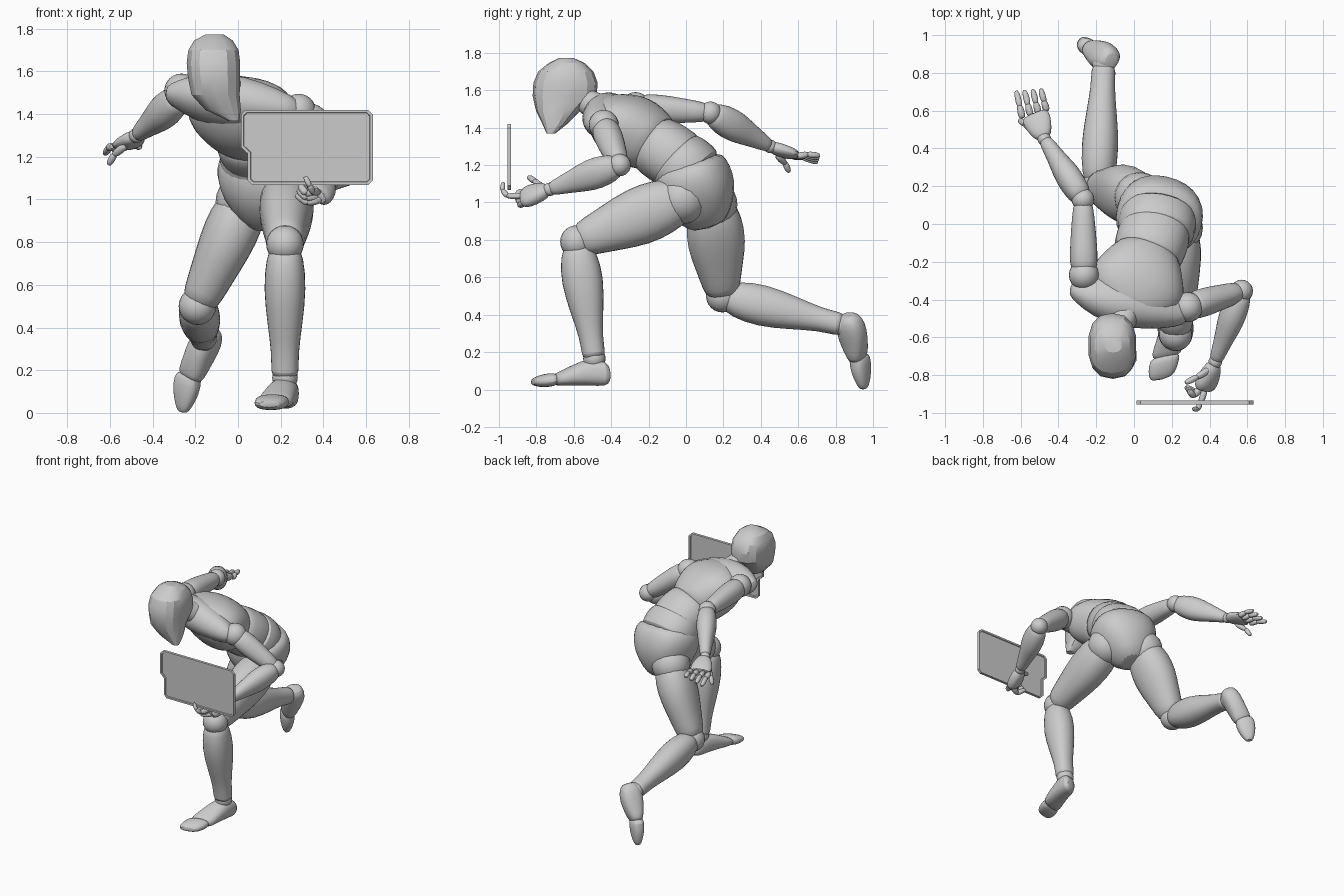
import bpy, bmesh, math
from mathutils import Vector as V


def finish(name, bm, subdiv=0, angle=40):
    bmesh.ops.recalc_face_normals(bm, faces=bm.faces[:])
    me = bpy.data.meshes.new(name)
    bm.to_mesh(me)
    bm.free()
    ob = bpy.data.objects.new(name, me)
    bpy.context.collection.objects.link(ob)
    if subdiv:
        m = ob.modifiers.new("smooth", 'SUBSURF')
        m.levels = m.render_levels = subdiv
    bpy.ops.object.select_all(action='DESELECT')
    ob.select_set(True)
    bpy.context.view_layer.objects.active = ob
    bpy.ops.object.shade_smooth_by_angle(angle=math.radians(angle))
    return ob


def loft(name, rings, n=14, power=0.9, subdiv=1, angle=40):
    """Skin a list of (centre, u axis, v axis) superellipse rings."""
    bm = bmesh.new()
    loops = []
    for c, u, v in rings:
        loop = []
        for i in range(n):
            a = math.tau * (i + 0.5) / n
            cu, sv = math.cos(a), math.sin(a)
            p = V(c) + u * math.copysign(abs(cu) ** power, cu) + v * math.copysign(abs(sv) ** power, sv)
            loop.append(bm.verts.new(p))
        loops.append(loop)
    for a, b in zip(loops, loops[1:]):
        for i in range(n):
            j = (i + 1) % n
            bm.faces.new((a[i], a[j], b[j], b[i]))
    bm.faces.new(loops[0])
    bm.faces.new(loops[-1])
    return finish(name, bm, subdiv, angle)


def seg(name, a, b, profile, side=(1, 0, 0), **kw):
    """Body segment from a to b; profile rows are (t, half width, half depth)."""
    a, b = V(a), V(b)
    w = (b - a).normalized()
    u = V(side)
    u = (u - w * u.dot(w)).normalized()
    v = w.cross(u)
    return loft(name, [(a.lerp(b, t), u * ru, v * rv) for t, ru, rv in profile], **kw)


def ball(name, c, r):
    bm = bmesh.new()
    bmesh.ops.create_uvsphere(bm, u_segments=20, v_segments=12, radius=r)
    bmesh.ops.translate(bm, verts=bm.verts[:], vec=V(c))
    return finish(name, bm)


def digit(name, pts, r):
    for k, (a, b) in enumerate(zip(pts, pts[1:])):
        s = r * (1 - 0.12 * k)
        seg(f"{name}_{k + 1}", a, b, [(-.12, s * .5, s * .5), (.1, s, s), (.85, s * .9, s * .9),
                                      (1.1, s * .45, s * .45)], side=(1, .3, .1), n=8)


# Head: faceted, stacked sections (z, y front, y back, x centre, half width)
sections = [(1.368, -.745, -.70, -.02, .025), (1.42, -.768, -.635, -.07, .085),
            (1.49, -.802, -.565, -.105, .115), (1.57, -.82, -.478, -.112, .125),
            (1.64, -.816, -.472, -.115, .128), (1.70, -.79, -.495, -.115, .12),
            (1.745, -.735, -.54, -.115, .092), (1.772, -.68, -.60, -.11, .045)]
loft("head", [((x, (f + b) / 2, z), V((h, 0, 0)), V((0, (b - f) / 2, 0)))
              for z, f, b, x, h in sections], n=14, power=.8, subdiv=0, angle=25)
seg("neck", (-.02, -.41, 1.47), (-.09, -.58, 1.57), [(0, .1, .09), (.4, .075, .075), (1, .07, .07)])

# Torso: chest, shoulder yoke, two waist bands, pelvis
chest_side = (.55, -.16, -.08)
seg("chest", (.1, -.07, 1.25), (-.03, -.46, 1.5),
    [(.2, .15, .13), (.25, .185, .165), (.42, .225, .185), (.62, .27, .185), (.8, .26, .155),
     (.93, .19, .115), (1.05, .09, .07)], side=chest_side, power=.85)
seg("shoulder_yoke", (-.34, -.34, 1.5), (.29, -.48, 1.41),
    [(0, .035, .03), (.07, .07, .06), (.22, .125, .1), (.45, .15, .13), (.7, .13, .11), (.93, .08, .07),
     (1, .045, .04)], side=(.1, .8, -.5))
seg("upper_waist", (.125, .0, 1.2), (.06, -.2, 1.33),
    [(0, .15, .14), (.08, .195, .172), (.5, .2, .178), (.85, .19, .17), (1, .16, .14)], side=(.93, -.2, .05))
seg("lower_waist", (.13, .06, 1.13), (.11, -.07, 1.25),
    [(0, .17, .16), (.1, .21, .185), (.5, .215, .188), (.9, .205, .175), (1, .17, .15)], side=(.93, -.22, .05))
seg("pelvis", (.12, .12, .86), (.14, .01, 1.23),
    [(0, .07, .08), (.15, .13, .14), (.4, .205, .2), (.65, .24, .215), (.85, .235, .2), (1, .2, .17)],
    side=(.93, -.25, .05), power=.85)

# Limb profiles shared by both sides
THIGH = [(-.08, .07, .07), (0, .11, .12), (.18, .135, .155), (.42, .128, .165), (.68, .108, .13),
         (.88, .095, .105), (1, .08, .085)]
SHIN = [(0, .065, .06), (.1, .09, .1), (.33, .104, .12), (.6, .084, .09), (.82, .064, .062), (.97, .068, .066),
        (1, .05, .05)]
UPPER_ARM = [(0, .06, .06), (.15, .08, .078), (.45, .076, .072), (.8, .06, .06), (1, .05, .05)]
FOREARM = [(0, .05, .05), (.1, .066, .075), (.32, .074, .09), (.5, .066, .08), (.7, .05, .06), (.92, .04, .042),
           (1, .032, .032)]

# Legs: left one steps forward, right one trails
legs = {"left": ((.23, -.02, 1.02), (.22, -.585, .79), (.22, -.49, .165), (1, 0, 0)),
        "right": ((.03, .14, .99), (-.19, .195, .5), (-.16, .84, .345), (1, .1, .1))}
for s, (hip, knee, ankle, side) in legs.items():
    ball(s + "_hip_ball", hip, .135)
    seg(s + "_thigh", hip, knee, THIGH, side)
    ball(s + "_knee_ball", knee, .088)
    seg(s + "_shin", knee, ankle, SHIN, side)
    ball(s + "_ankle_ball", ankle, .06)

# Feet
loft("left_foot", [((x, y, (lo + hi) / 2), V((h, h * .2, 0)), V((0, 0, (hi - lo) / 2)))
                   for x, y, lo, hi, h in [(.235, -.405, .04, .11, .035), (.23, -.43, .015, .155, .06),
                                           (.215, -.51, .02, .175, .07), (.195, -.60, .02, .135, .078),
                                           (.175, -.68, .018, .095, .085), (.17, -.71, .025, .08, .07)]], power=.8)
loft("left_toes", [((x, y, (lo + hi) / 2), V((h, h * .25, 0)), V((0, 0, (hi - lo) / 2)))
                   for x, y, lo, hi, h in [(.165, -.69, .022, .088, .075), (.16, -.73, .012, .09, .084),
                                           (.15, -.79, .012, .075, .076), (.145, -.825, .025, .055, .055)]], power=.8)
seg("right_foot", (-.12, .865, .4), (-.225, .92, .17),
    [(-.02, .035, .04), (.12, .066, .072), (.4, .07, .085), (.7, .066, .07), (.95, .068, .05), (1.05, .05, .035)],
    side=(.75, -.5, -.35), power=.8)
seg("right_toes", (-.23, .925, .19), (-.26, .952, 0),
    [(0, .05, .035), (.12, .07, .05), (.5, .068, .045), (.85, .04, .03), (1, .022, .016)],
    side=(.75, -.5, -.2), power=.8)

# Arms
arms = {"left": ((.285, -.44, 1.415), (.57, -.355, 1.2), (.43, -.73, 1.07)),
        "right": ((-.265, -.27, 1.51), (-.27, .13, 1.48), (-.475, .45, 1.3))}
for s, (shoulder, elbow, wrist) in arms.items():
    ball(s + "_shoulder_ball", shoulder, .08)
    seg(s + "_upper_arm", shoulder, elbow, UPPER_ARM, (.1, .5, .8))
    ball(s + "_elbow_ball", elbow, .06)
    seg(s + "_forearm", elbow, wrist, FOREARM, (1, .3, 0))
    ball(s + "_wrist_ball", wrist, .036)

# Trailing right hand, open
seg("right_palm", (-.475, .45, 1.3), (-.53, .59, 1.25),
    [(0, .035, .03), (.25, .06, .036), (.7, .08, .034), (1, .075, .025)], (1, .3, .1))
for i in range(4):
    base = V((-.592 + .043 * i, .565 + .012 * i, 1.248))
    tip = V((-.622 + .043 * i, .70 + .004 * i, 1.215 + .012 * i))
    digit(f"right_finger{i + 1}", [base, base.lerp(tip, .45) + V((0, 0, .008)), tip], .022)
digit("right_thumb", [(-.53, .49, 1.25), (-.58, .53, 1.21), (-.605, .55, 1.165)], .022)

# Leading left hand, cupped under the panel
seg("left_palm", (.43, -.73, 1.07), (.365, -.885, 1.02),
    [(0, .035, .032), (.3, .058, .045), (.7, .075, .047), (1, .064, .034)], (.7, .2, -.5))
for i in range(3):
    digit(f"left_finger{i + 1}", [(.385 - .015 * i, -.865, 1.0 + .012 * i), (.325 - .004 * i, -.89 - .01 * i, .985 + .022 * i),
                                 (.275 + .008 * i, -.865 - .01 * i, 1.02 + .022 * i)], .023)
digit("left_index", [(.375, -.88, 1.035), (.35, -.955, 1.035), (.335, -.982, 1.065), (.315, -.978, 1.105)], .02)
digit("left_thumb", [(.40, -.77, 1.08), (.335, -.81, 1.115), (.275, -.84, 1.135)], .022)

# Thin panel with clipped corners, side notch and raised rim on both faces
outline = [(.035, 1.42), (.61, 1.42), (.632, 1.397), (.632, 1.09), (.61, 1.068), (.067, 1.068), (.045, 1.09),
           (.045, 1.215), (.013, 1.245), (.013, 1.397)]
bm = bmesh.new()
front = bm.faces.new([bm.verts.new((x, -.955, z)) for x, z in outline])
back = bmesh.ops.extrude_face_region(bm, geom=[front], use_keep_orig=True)
bmesh.ops.translate(bm, verts=[g for g in back["geom"] if isinstance(g, bmesh.types.BMVert)], vec=(0, .02, 0))
bmesh.ops.recalc_face_normals(bm, faces=bm.faces[:])
big = [f for f in bm.faces if len(f.verts) == len(outline)]
for f in big:
    bmesh.ops.inset_region(bm, faces=[f], thickness=.014, depth=0)
    bmesh.ops.inset_region(bm, faces=[f], thickness=.003, depth=-.005)
finish("panel", bm, angle=20)
